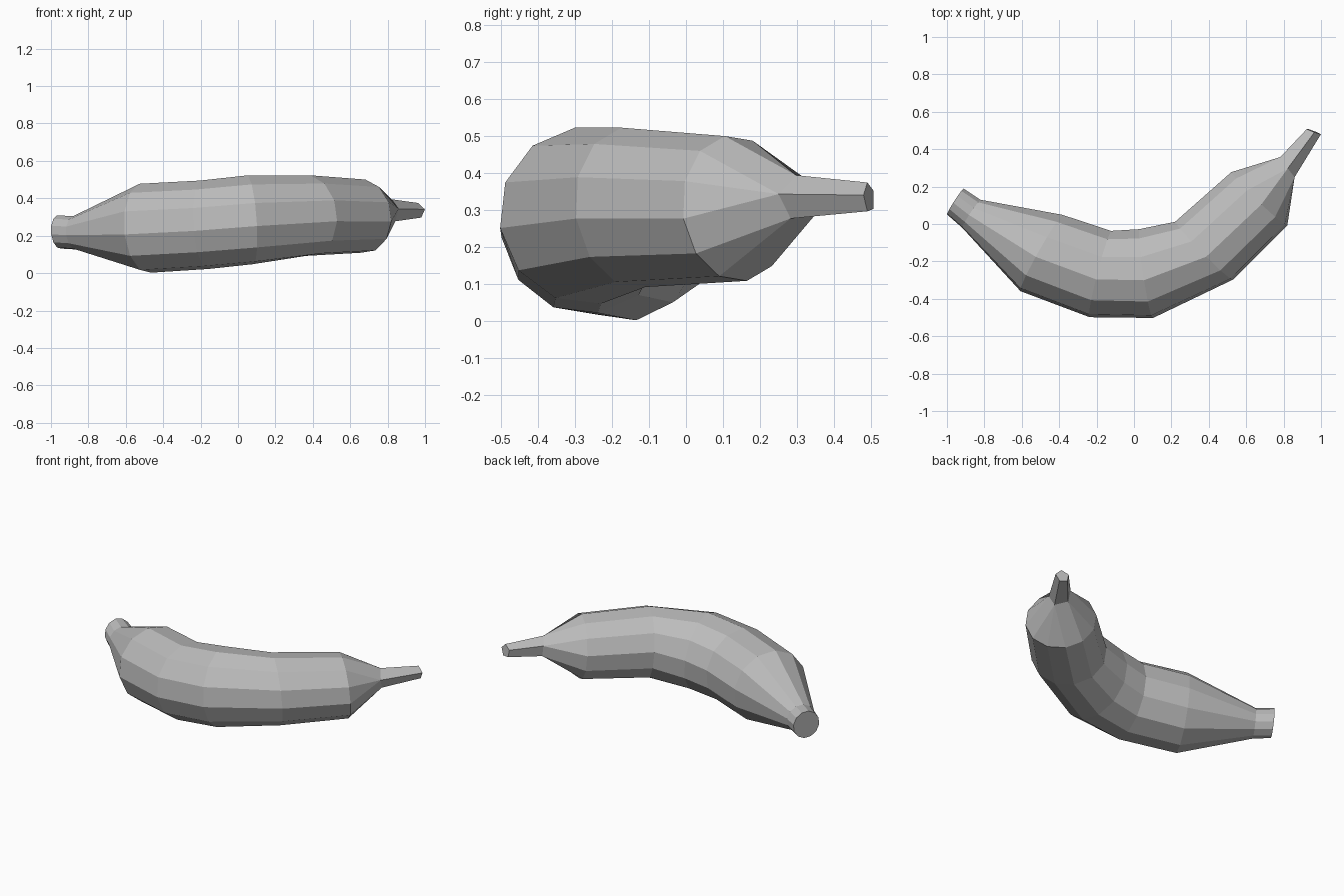
import bpy, bmesh, math
from mathutils import Vector

cube = bpy.data.objects.get("Cube")
if cube:
    bpy.data.objects.remove(cube, do_unlink=True)

SIDES, PHASE, SLOPE = 12, -8, 0.07

# Body rings: outer rim x, y; inner rim x, y; lowest z; highest z
BODY = [
    (-1.00, 0.05, -0.91, 0.19, 0.13, 0.31),
    (-0.92, -0.02, -0.82, 0.13, 0.125, 0.305),
    (-0.61, -0.36, -0.38, 0.05, 0.00, 0.48),
    (-0.24, -0.50, -0.12, -0.035, 0.02, 0.497),
    (0.10, -0.505, 0.03, -0.025, 0.045, 0.525),
    (0.53, -0.30, 0.22, 0.015, 0.09, 0.525),
    (0.82, -0.01, 0.52, 0.28, 0.107, 0.502),
]
# Five-sided stem rings
STEM = [
    (0.86, 0.25, 0.78, 0.365, 0.27, 0.395),
    (1.00, 0.48, 0.92, 0.51, 0.292, 0.375),
]
# Which stem corner each body corner narrows into
MERGE = [0, 0, 0, 1, 1, 2, 2, 3, 3, 4, 4, 4]


def add_ring(bm, ring, sides, phase):
    ox, oy, ix, iy, low, high = ring
    centre = Vector((ox + ix, oy + iy, low + high)) / 2
    out = Vector((ox - ix, oy - iy, 0)) / 2
    along = Vector((-out.y, out.x, 0)).normalized()
    up = (Vector((0, 0, 1)) - along * SLOPE) * (high - low) / 2
    verts = []
    for i in range(sides):
        a = math.radians(phase + 360 * i / sides)
        verts.append(bm.verts.new(centre + out * math.cos(a) + up * math.sin(a)))
    return verts


def bridge(bm, a, b):
    n = len(a)
    for i in range(n):
        j = (i + 1) % n
        corners = list(dict.fromkeys((a[i], a[j], b[j], b[i])))
        bm.faces.new(corners)


bm = bmesh.new()
body = [add_ring(bm, r, SIDES, PHASE) for r in BODY]
stem = [add_ring(bm, r, 5, 10) for r in STEM]
for a, b in zip(body, body[1:]):
    bridge(bm, a, b)
bridge(bm, body[-1], [stem[0][k] for k in MERGE])
bridge(bm, stem[0], stem[1])
# Flat end caps
bm.faces.new(body[0])
bm.faces.new(stem[1])
bmesh.ops.recalc_face_normals(bm, faces=bm.faces)

mesh = bpy.data.meshes.new("banana")
bm.to_mesh(mesh)
bm.free()

# Plain grey skin
grey = bpy.data.materials.new("plain_grey")
grey.use_nodes = True
colour = (0.5, 0.5, 0.5, 1)
grey.diffuse_color = colour
grey.node_tree.nodes["Principled BSDF"].inputs["Base Color"].default_value = colour
mesh.materials.append(grey)

banana = bpy.data.objects.new("banana", mesh)
bpy.context.collection.objects.link(banana)
